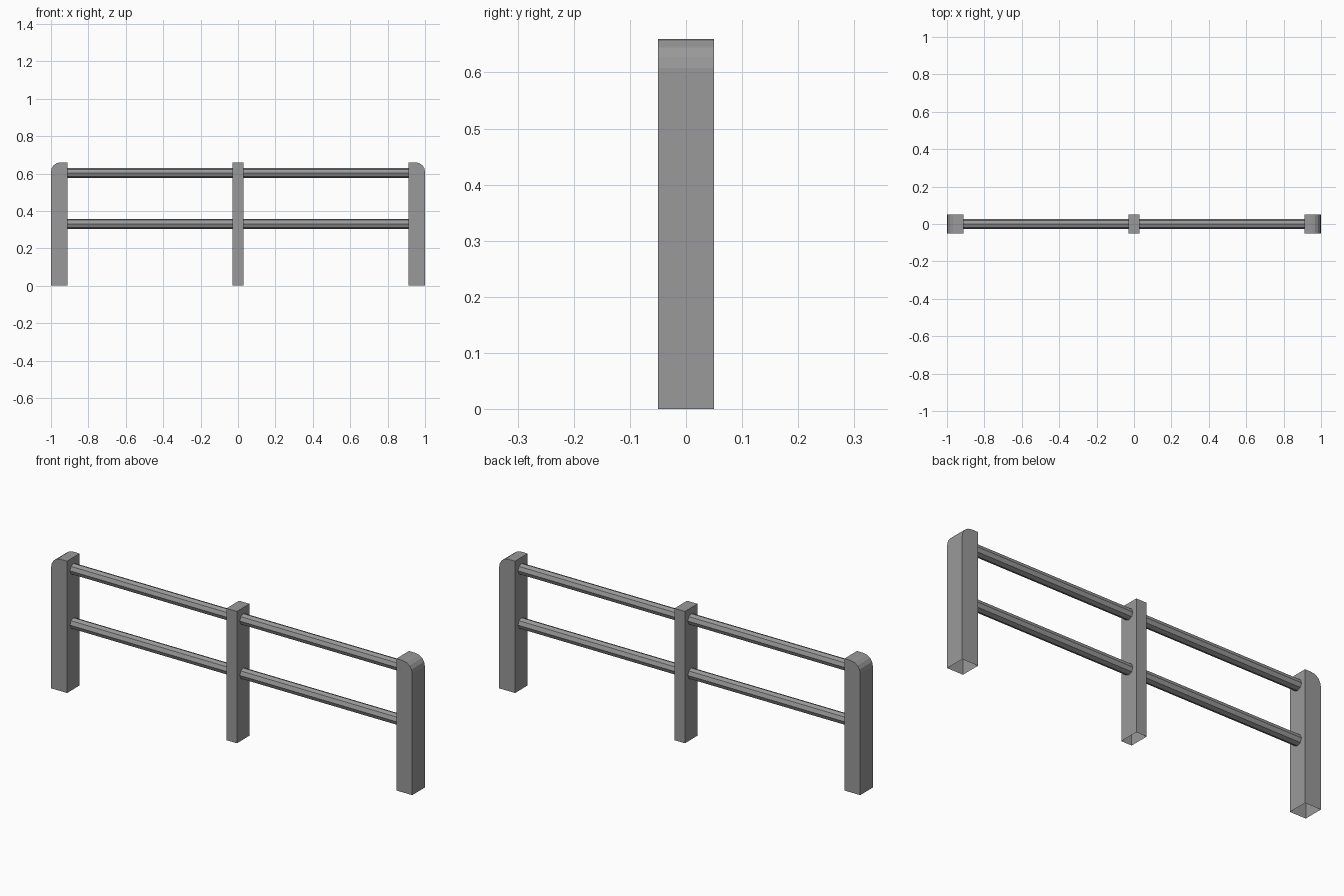
import bpy, bmesh, math

if "Cube" in bpy.data.objects:
    bpy.data.objects.remove(bpy.data.objects["Cube"])

grey = bpy.data.materials.new("grey metal")
grey.diffuse_color = (0.32, 0.32, 0.32, 1)
grey.use_nodes = True
grey.node_tree.nodes["Principled BSDF"].inputs["Base Color"].default_value = grey.diffuse_color

HALF_DEPTH = 0.05
HEIGHT = 0.66


def finish(bm, name):
    bmesh.ops.recalc_face_normals(bm, faces=bm.faces)
    # posts are open underneath
    low = [f for f in bm.faces if all(v.co.z < 1e-5 for v in f.verts)]
    bmesh.ops.delete(bm, geom=low, context='FACES_ONLY')
    me = bpy.data.meshes.new(name)
    bm.to_mesh(me)
    bm.free()
    me.materials.append(grey)
    ob = bpy.data.objects.new(name, me)
    bpy.context.collection.objects.link(ob)


def post(name, profile):
    """Extrude an x/z outline through the depth."""
    bm = bmesh.new()
    face = bm.faces.new([bm.verts.new((x, -HALF_DEPTH, z)) for x, z in profile])
    new = bmesh.ops.extrude_face_region(bm, geom=[face])["geom"]
    for v in new:
        if isinstance(v, bmesh.types.BMVert):
            v.co.y = HALF_DEPTH
    finish(bm, name)


# end posts with a rounded outer top corner
R, STEPS = 0.052, 4
arc = [(1 - R + R * math.cos(math.pi / 2 * i / STEPS),
        HEIGHT - R + R * math.sin(math.pi / 2 * i / STEPS)) for i in range(STEPS + 1)]
outline = [(0.912, 0), (1, 0)] + arc + [(0.912, HEIGHT)]
for side, s in (("left", -1), ("right", 1)):
    post(side + "_post", [(s * x, z) for x, z in outline])

# square middle post
post("middle_post", [(-0.029, 0), (0.029, 0), (0.029, HEIGHT), (-0.029, HEIGHT)])

# octagonal rails between the posts
for label, z in (("lower", 0.331), ("upper", 0.603)):
    for side, s in (("left", -1), ("right", 1)):
        bm = bmesh.new()
        rings = [[bm.verts.new((s * x, 0.027 * math.cos(a * math.pi / 4),
                                z + 0.027 * math.sin(a * math.pi / 4)))
                  for a in range(8)] for x in (0.029, 0.912)]
        for i in range(8):
            j = (i + 1) % 8
            bm.faces.new((rings[0][i], rings[0][j], rings[1][j], rings[1][i]))
        # open tube: orient sides outward
        bm.normal_update()
        for f in bm.faces:
            c = f.calc_center_median()
            if f.normal.y * c.y + f.normal.z * (c.z - z) < 0:
                f.normal_flip()
        me = bpy.data.meshes.new(label + "_rail_" + side)
        bm.to_mesh(me)
        bm.free()
        me.materials.append(grey)
        ob = bpy.data.objects.new(label + "_rail_" + side, me)
        bpy.context.collection.objects.link(ob)
